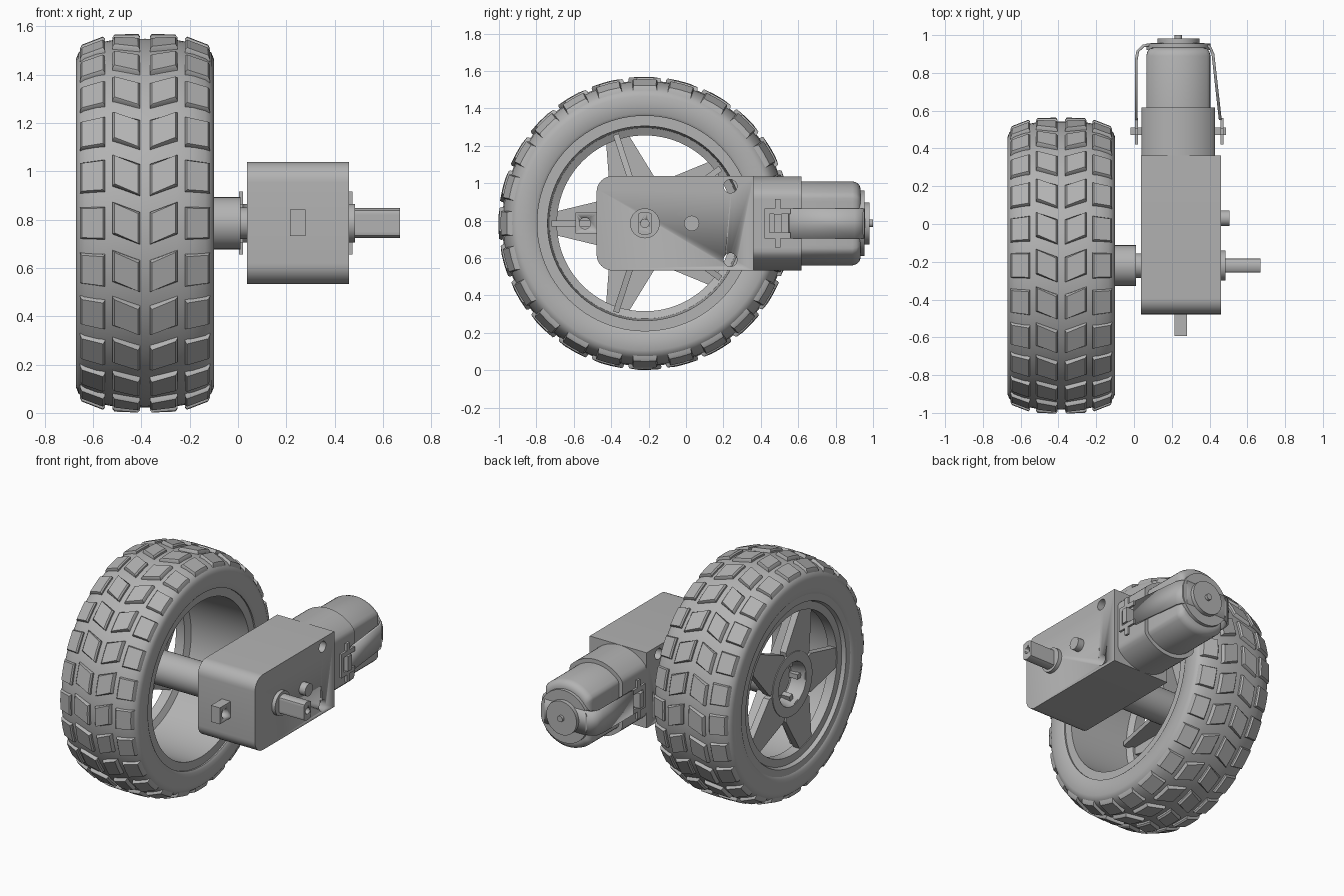
import bpy, bmesh, math
from math import pi, sin, cos

if "Cube" in bpy.data.objects:
    bpy.data.objects.remove(bpy.data.objects["Cube"], do_unlink=True)

grey = bpy.data.materials.new("plain grey")
grey.use_nodes = True
grey.diffuse_color = (0.45, 0.45, 0.45, 1)
grey.node_tree.nodes["Principled BSDF"].inputs["Base Color"].default_value = (0.45, 0.45, 0.45, 1)

AY, AZ = -0.22, 0.785      # wheel axle position
WX = -0.385                # wheel middle
MX = 0.235                 # motor middle


def finish(bm, name, smooth=True):
    bmesh.ops.recalc_face_normals(bm, faces=bm.faces)
    me = bpy.data.meshes.new(name)
    bm.to_mesh(me)
    bm.free()
    ob = bpy.data.objects.new(name, me)
    bpy.context.collection.objects.link(ob)
    me.materials.append(grey)
    bpy.ops.object.select_all(action='DESELECT')
    bpy.context.view_layer.objects.active = ob
    ob.select_set(True)
    if smooth:
        bpy.ops.object.shade_smooth_by_angle(angle=math.radians(35))
    return ob


def add_loft(bm, sections, closed=False):
    """Skin equal-length rings; cap the ends unless the rings form a loop."""
    rings = [[bm.verts.new(p) for p in s] for s in sections]
    pairs = list(zip(rings, rings[1:]))
    if closed:
        pairs.append((rings[-1], rings[0]))
    for a, b in pairs:
        for i in range(len(a)):
            j = (i + 1) % len(a)
            bm.faces.new((a[i], a[j], b[j], b[i]))
    if not closed:
        bm.faces.new(rings[0])
        bm.faces.new(rings[-1])


def loft(name, sections, closed=False):
    bm = bmesh.new()
    add_loft(bm, sections, closed)
    return finish(bm, name)


def ring_x(x, r, y=AY, z=AZ, n=32):
    return [(x, y + r * cos(2 * pi * i / n), z + r * sin(2 * pi * i / n)) for i in range(n)]


def cyl_x(name, x0, x1, r, y=AY, z=AZ):
    return loft(name, [ring_x(x0, r, y, z), ring_x(x1, r, y, z)])


def lathe_x(name, profile, n=96, closed=True):
    return loft(name, [ring_x(x, r, n=n) for x, r in profile], closed)


def box(name, x, y, z):
    return loft(name, [[(a, y[0], z[0]), (a, y[1], z[0]), (a, y[1], z[1]), (a, y[0], z[1])] for a in x])


def clipped_y(y, r, half, n=64):
    """Circle facing y with its two sides cut flat."""
    pts = []
    for i in range(n):
        a = 2 * pi * (i + 0.5) / n
        pts.append((MX + max(-half, min(half, r * cos(a))), y, AZ + r * sin(a)))
    return pts


def cut(ob, cutter):
    mod = ob.modifiers.new("hole", 'BOOLEAN')
    mod.operation = 'DIFFERENCE'
    mod.solver = 'EXACT'
    mod.object = cutter
    bpy.context.view_layer.objects.active = ob
    bpy.ops.object.modifier_apply(modifier=mod.name)
    bpy.data.objects.remove(cutter, do_unlink=True)


# Tyre body: half crown profile mirrored about the wheel middle
crown = [(0, 0.763), (0.13, 0.758), (0.20, 0.745), (0.25, 0.725), (0.275, 0.705), (0.285, 0.68)]
half = crown + [(0.285, 0.59), (0.275, 0.575)]
profile = [(WX - x, r) for x, r in reversed(half)] + [(WX + x, r) for x, r in half[1:]]
lathe_x("tyre", profile)


def crown_radius(d):
    for (x0, r0), (x1, r1) in zip(crown, crown[1:]):
        if d <= x1:
            return r0 + (r1 - r0) * (d - x0) / (x1 - x0)
    return crown[-1][1]


# Tread: chevron blocks in the middle, straight blocks on the shoulders
COUNT = 24
bm = bmesh.new()
for k in range(COUNT):
    base = 2 * pi * k / COUNT + pi
    for side in (-1, 1):
        for d0, d1, skew, span in ((0.025, 0.13, 0.055, 0.165), (0.17, 0.265, 0.0, 0.17)):
            sections = []
            for lift, grow in ((-0.025, 0.006), (0.012, 0.004), (0.022, -0.004)):
                pts = []
                for d, s in ((d0 - grow, 0), (d1 + grow, skew)):
                    steps = (-1, 0, 1) if d < (d0 + d1) / 2 else (1, 0, -1)
                    for t in steps:
                        a = base - s + skew / 2 + t * (span / 2 + grow)
                        r = crown_radius(d) + lift
                        pts.append((WX + side * d, AY + r * cos(a), AZ + r * sin(a)))
                sections.append(pts)
            add_loft(bm, sections)
finish(bm, "tread_blocks")

# Rim barrel with an inner lip on the outer side
lathe_x("rim", [(-0.66, 0.585), (-0.66, 0.53), (-0.635, 0.52), (-0.635, 0.47), (-0.57, 0.47),
                (-0.55, 0.51), (-0.12, 0.52), (-0.12, 0.59)])

# Five tapered spokes, each with a stiffening rib behind
bm = bmesh.new()
for k in range(5):
    a = pi + 2 * pi * k / 5

    def place(x, rad, tan):
        return (x, AY + rad * cos(a) - tan * sin(a), AZ + rad * sin(a) + tan * cos(a))

    outline = [(0.14, -0.10), (0.20, -0.13), (0.49, -0.06), (0.49, 0.06), (0.20, 0.13), (0.14, 0.10)]
    add_loft(bm, [[place(x, r, t) for r, t in outline] for x in (-0.63, -0.585)])
    rib = [(-0.60, 0.10), (-0.60, 0.50), (-0.52, 0.50), (-0.44, 0.10)]
    add_loft(bm, [[place(x, r, t) for x, r in rib] for t in (-0.016, 0.016)])
finish(bm, "spokes")

# Hub: dished ring and long sleeve
lathe_x("hub_ring", [(-0.635, 0.21), (-0.635, 0.145), (-0.52, 0.12), (-0.52, 0.09), (-0.585, 0.21)], 48)
cyl_x("hub_sleeve", -0.54, 0.01, 0.108)
cyl_x("inner_bushing", 0.0, 0.05, 0.065)
cyl_x("outer_bushing", 0.45, 0.485, 0.08)

# Output shaft with two flats and a screw hole
shaft = loft("output_shaft", [[(x, max(AY - 0.037, min(AY + 0.037, y)), z)
                               for _, y, z in ring_x(x, 0.062)] for x in (0.4, 0.67)])
cut(shaft, cyl_x("shaft_drill", 0.58, 0.7, 0.022))

# Gearbox: rounded at the front, square at the motor end
Z0, Z1, YF, YB, R = 0.533, 1.038, -0.478, 0.362, 0.085
outline = [(YB, Z0), (YB, Z1)]
for cz, start in ((Z1 - R, pi / 2), (Z0 + R, pi)):
    for i in range(9):
        a = start + i * pi / 16
        outline.append((YF + R + R * cos(a), cz + R * sin(a)))
gearbox = loft("gearbox", [[(x, y, z) for y, z in outline] for x in (0.038, 0.46)])
for z in (0.59, 0.983):
    cut(gearbox, cyl_x("screw_drill", -0.1, 0.6, 0.036, 0.237, z))
cyl_x("locating_peg", 0.45, 0.505, 0.041, 0.03)

# Front mounting lug
lug = box("front_lug", (0.215, 0.28), (-0.592, -0.46), (0.732, 0.842))
cut(lug, cyl_x("lug_drill", 0.1, 0.4, 0.03, -0.54))

# Motor holder, motor can, end cap and stub
loft("motor_holder", [clipped_y(y, 0.252, 0.195) for y in (0.35, 0.617)])
loft("motor_can", [clipped_y(y, 0.225 - d, 0.17 - d * 0.8) for y, d in
                   ((0.6, 0), (0.89, 0), (0.912, 0.007), (0.928, 0.022), (0.934, 0.042))])
loft("motor_end_plate", [clipped_y(y, 0.175, 0.17) for y in (0.92, 0.955)])
loft("motor_end_cap", [clipped_y(y, 0.112, 1) for y in (0.94, 0.982)])
loft("motor_stub", [clipped_y(y, 0.02, 1) for y in (0.97, 1.0)])

# Strap bent around the motor
path = [(0.012, 0.55), (0.012, 0.87), (0.02, 0.915), (0.05, 0.943), (0.09, 0.95),
        (0.37, 0.95), (0.40, 0.94), (0.418, 0.90), (0.457, 0.55)]
bm = bmesh.new()
cols = [[bm.verts.new((x, y, AZ + s * 0.08)) for s in (-1, 1)] for x, y in path]
for a, b in zip(cols, cols[1:]):
    bm.faces.new((a[0], b[0], b[1], a[1]))
strap = finish(bm, "strap")
solid = strap.modifiers.new("thickness", 'SOLIDIFY')
solid.thickness = 0.015
solid.offset = 0

# Strap end frames, hooks and cross tabs on both sides
for side, x0, x1, hook in (("right", 0.005, 0.02, (-0.018, 0.05)), ("left", 0.458, 0.473, (0.42, 0.487))):
    for s in (-1, 1):
        lo, hi = sorted((AZ + s * 0.05, AZ + s * 0.08))
        box(side + "_frame_bar", (x0, x1), (0.42, 0.56), (lo, hi))
    box(side + "_frame_end", (x0, x1), (0.42, 0.447), (AZ - 0.08, AZ + 0.08))
    box(side + "_hook", hook, (0.47, 0.51), (AZ - 0.05, AZ + 0.05))
    box(side + "_cross_tab", (x0, x1), (0.475, 0.505), (AZ - 0.13, AZ + 0.13))
